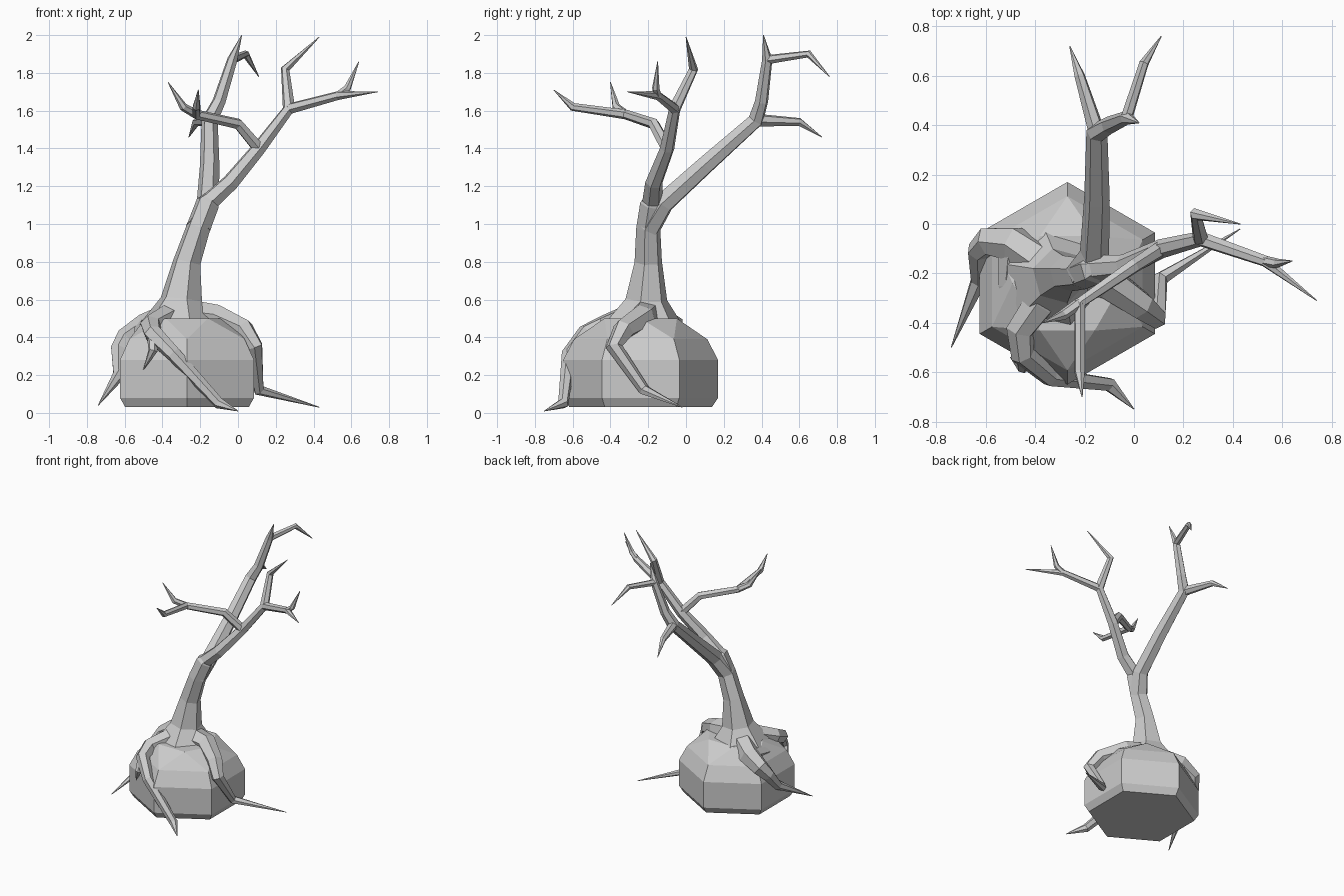
import bpy, bmesh, math
from mathutils import Vector

SIDES = 6
TIP_RADIUS = .002

default_cube = bpy.data.objects.get("Cube")
if default_cube:
    bpy.data.objects.remove(default_cube, do_unlink=True)


def make_material(name, colour):
    material = bpy.data.materials.new(name)
    material.use_nodes = True
    material.diffuse_color = colour
    shader = material.node_tree.nodes["Principled BSDF"]
    shader.inputs["Base Color"].default_value = colour
    return material


plain_grey = make_material("plain grey", (.6, .6, .6, 1))


def finish(name, bm):
    bmesh.ops.recalc_face_normals(bm, faces=bm.faces)
    mesh = bpy.data.meshes.new(name)
    bm.to_mesh(mesh)
    bm.free()
    mesh.materials.append(plain_grey)
    part = bpy.data.objects.new(name, mesh)
    bpy.context.scene.collection.objects.link(part)


def limb(name, thick, thin, *points, flare=1):
    """Faceted tube along the points, narrowing from thick to thin and ending in a spike."""
    bm = bmesh.new()
    centres = [Vector(point) for point in points]
    last = len(centres) - 1
    rings, axis, previous = [], None, None
    for index, centre in enumerate(centres):
        arriving = (centre - centres[max(index - 1, 0)]).normalized()
        leaving = (centres[min(index + 1, last)] - centre).normalized()
        tangent = (arriving + leaving).normalized()
        # Carry the cross-section along the path without twisting
        if axis is None:
            axis = tangent.orthogonal().normalized()
        else:
            axis = previous.rotation_difference(tangent) @ axis
        previous = tangent
        across = tangent.cross(axis)
        remaining = max(last - 1 - index, 0) / max(last - 1, 1)
        radius = thin + (thick - thin) * remaining ** flare
        if index == last:
            radius = TIP_RADIUS
        ring = []
        for side in range(SIDES):
            angle = math.tau * side / SIDES
            spoke = axis * math.cos(angle) + across * math.sin(angle)
            ring.append(bm.verts.new(centre + spoke * radius))
        rings.append(ring)
    for lower, upper in zip(rings, rings[1:]):
        for side in range(SIDES):
            following = (side + 1) % SIDES
            bm.faces.new((lower[side], lower[following], upper[following], upper[side]))
    bm.faces.new(rings[0])
    bm.faces.new(rings[-1])
    finish(name, bm)


def boulder(name, centre, radius, layers):
    """Hull of stacked hexagons, each a height and a scale, with the crown turned half a side."""
    bm = bmesh.new()
    for height, scale in layers:
        turn = math.pi / SIDES if (height, scale) == layers[-1] else 0
        for corner in range(SIDES):
            angle = math.pi / 2 + math.tau * corner / SIDES + turn
            spoke = Vector((math.cos(angle), math.sin(angle), 0))
            bm.verts.new(Vector(centre) + spoke * radius * scale + Vector((0, 0, height)))
    bmesh.ops.convex_hull(bm, input=bm.verts)
    # Merge hull triangles into broad flat facets
    bmesh.ops.dissolve_limit(bm, angle_limit=math.radians(5),
                             verts=bm.verts, edges=bm.edges)
    finish(name, bm)


# Rock under the tree
boulder("rock", (-.27, -.24, 0), .41,
        [(.03, .92), (.08, 1), (.28, 1), (.39, .86), (.5, .54)])

# Joints shared by neighbouring limbs
crown = (-.3, -.21, .52)
neck = (-.21, -.2, .98)
crotch = (-.16, -.18, 1.11)
left_fork = (.11, -.1, 1.4)
left_elbow = (.27, -.06, 1.61)
left_wrist = (.53, -.15, 1.68)
front_elbow = (-.22, -.32, 1.58)
back_fork = (-.15, .37, 1.55)
back_wrist = (-.03, .43, 1.87)
root_knee = (-.45, -.53, .42)
root_shoulder = (-.49, -.08, .45)

# Trunk with a flared base
limb("trunk", .22, .065, (-.31, -.22, .46), (-.3, -.21, .6), (-.27, -.2, .8),
     neck, crotch, (-.1, -.16, 1.2), flare=4)

# Left bough and its twigs
limb("left_bough", .062, .024, neck, crotch, (-.04, -.17, 1.22), left_fork, left_elbow,
     left_wrist, (.74, -.31, 1.7))
limb("left_outer_twig", .022, .02, left_wrist, (.58, -.16, 1.72), (.64, -.15, 1.86))
limb("left_upper_twig", .033, .025, left_elbow, (.25, .04, 1.82), (.43, 0, 1.99))

# Front bough leaving the left bough
limb("front_bough", .034, .022, left_fork, (0, -.17, 1.53), front_elbow,
     (-.22, -.6, 1.62), (-.21, -.7, 1.71))
limb("front_twig", .024, .022, front_elbow, (-.29, -.37, 1.62), (-.37, -.4, 1.75))

# Back bough and its twigs
limb("back_bough", .068, .028, neck, (-.16, -.12, 1.11), (-.15, .1, 1.31), back_fork,
     (-.1, .4, 1.65), back_wrist, (.02, .41, 2))
limb("back_lower_twig", .035, .022, back_fork, (-.22, .6, 1.54), (-.26, .72, 1.46))
limb("back_upper_twig", .025, .02, back_wrist, (.04, .65, 1.9), (.11, .76, 1.78))

# Roots gripping the rock
limb("front_root", .08, .03, crown, (-.38, -.32, .5), (-.46, -.43, .46), root_knee,
     (-.34, -.62, .31), (-.1, -.65, .05), (0, -.75, .01))
limb("front_root_spur", .035, .025, root_knee, (-.45, -.58, .33), (-.5, -.54, .23))
limb("left_root", .09, .03, crown, (-.11, -.23, .5), (.03, -.33, .44),
     (.09, -.38, .35), (.11, -.22, .12), (.43, -.02, .03))
limb("right_root", .09, .034, crown, root_shoulder, (-.59, -.07, .39),
     (-.63, -.11, .33), (-.63, -.23, .2), (-.74, -.5, .04))
limb("linking_root", .06, .04, root_shoulder, (-.51, -.25, .42), (-.45, -.45, .43))
